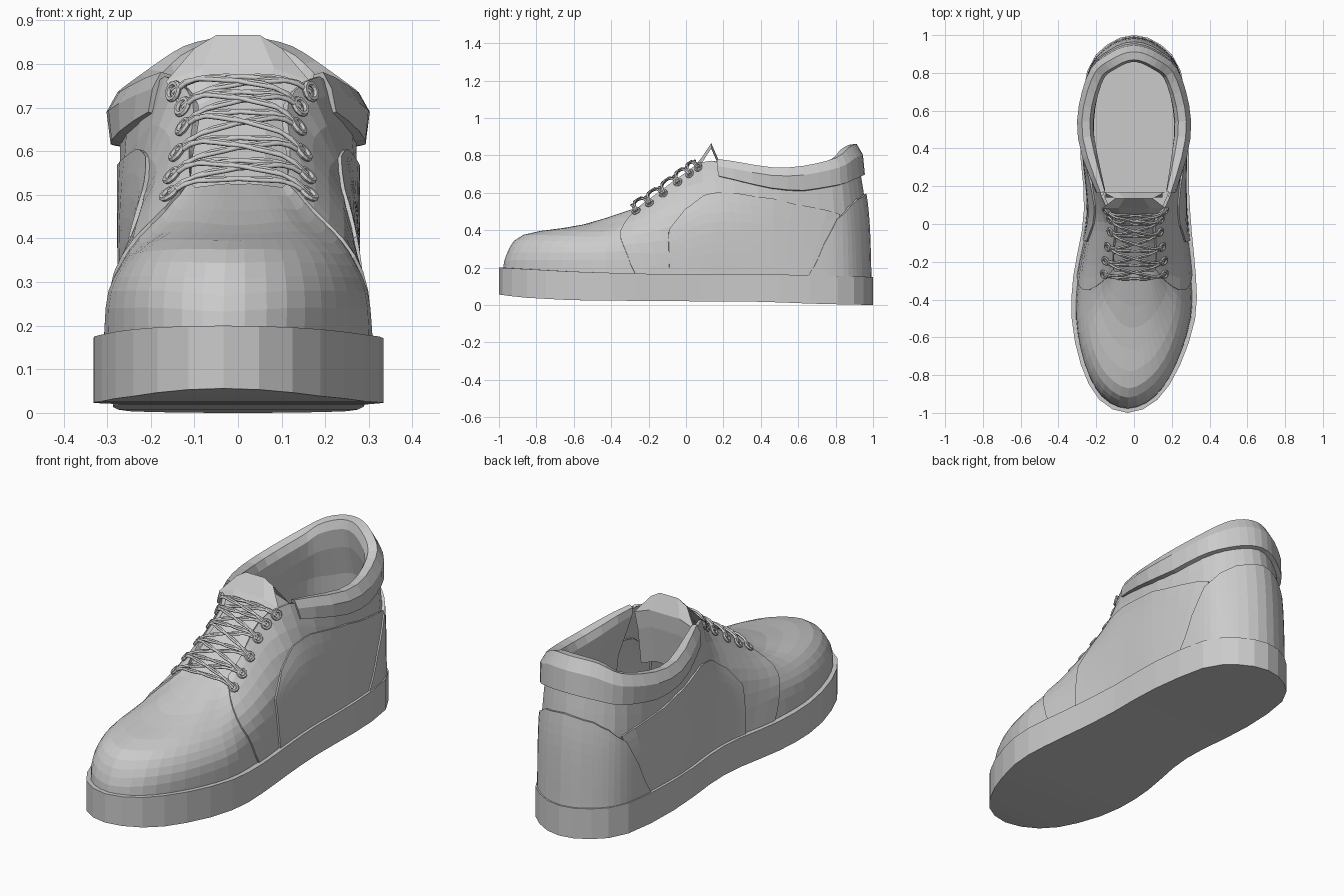
import bpy, math
from mathutils import Vector as V

if "Cube" in bpy.data.objects:
    bpy.data.objects.remove(bpy.data.objects["Cube"])

# Half of the upper: columns running from the sole edge up to the throat / collar edge,
# ordered from the toe centre round the +x side to the heel centre
HALF_FRONT = [
    [(0, -.98, .17), (0, -.96, .27), (0, -.87, .375), (0, -.55, .43), (0, -.25, .525)],
    [(.14, -.915, .17), (.14, -.895, .28), (.12, -.80, .375), (.07, -.52, .435), (.04, -.25, .525)],
    [(.242, -.74, .17), (.24, -.73, .28), (.202, -.66, .37), (.12, -.46, .44), (.08, -.25, .52)],
    [(.304, -.50, .165), (.294, -.50, .28), (.245, -.47, .365), (.17, -.36, .44), (.11, -.24, .525)],
    [(.302, -.28, .16), (.286, -.28, .29), (.25, -.26, .39), (.18, -.20, .50), (.115, -.14, .60)],
]
HALF_REAR = [
    [(.276, -.04, .155), (.245, -.03, .46), (.11, .01, .71)],
    [(.26, .20, .15), (.256, .18, .47), (.18, .14, .77)],
    [(.258, .50, .15), (.262, .50, .45), (.265, .50, .722)],
    [(.22, .80, .145), (.222, .79, .47), (.21, .77, .765)],
    [(.125, .925, .145), (.123, .91, .48), (.115, .86, .83)],
    [(0, .97, .145), (0, .955, .50), (0, .90, .85)],
]
HALF = [[V(p) for p in c] for c in HALF_FRONT + HALF_REAR]
COLS = HALF + [[V((-p.x, p.y, p.z)) for p in c] for c in HALF[-2:0:-1]]
N = len(COLS)


def blend(a, b, c, d, t):
    return .5 * (2*b + (c - a)*t + (2*a - 5*b + 4*c - d)*t*t + (3*b - a - 3*c + d)*t**3)


def along(col, v):
    n = len(col)
    t = v * (n - 1)
    i = max(0, min(int(t), n - 2))
    return blend(*[col[max(0, min(n - 1, i + k))] for k in (-1, 0, 1, 2)], t - i)


def surf(u, v):
    """Point on the upper; u goes round the foot, v goes up."""
    i = math.floor(u)
    p = blend(*[along(COLS[(i + k) % N], v) for k in (-1, 0, 1, 2)], u - i)
    if p.x < 0:  # narrower waist on the inner side
        p.x *= 1 - .12 * math.exp(-((p.y - .05) / .25) ** 2)
    p.x -= .035 * max(0, -p.y - .45) / .55
    return p


def normal(u, v, e=.02):
    return (surf(u + e, v) - surf(u - e, v)).cross(surf(u, v + e) - surf(u, v - e)).normalized()


def outward(u, v):
    t = surf(u + .05, v) - surf(u - .05, v)
    return V((t.y, -t.x, 0)).normalized()


def make(name, verts, faces):
    me = bpy.data.meshes.new(name)
    me.from_pydata([tuple(p) for p in verts], [], faces)
    me.update()
    ob = bpy.data.objects.new(name, me)
    bpy.context.collection.objects.link(ob)
    return ob


def grid(name, rows, closed=False, extra=()):
    m, n = len(rows[0]), len(rows)
    faces = [(i*m + j, (i + 1) % n*m + j, (i + 1) % n*m + j + 1, i*m + j + 1)
             for i in range(n if closed else n - 1) for j in range(m - 1)]
    return make(name, [p for r in rows for p in r], faces + list(extra))


def panel(name, ribs, lift, sub=3, nv=9):
    """Raised patch on the upper; each rib is (u, v) at its foot and (u, v) at its head."""
    path = []
    for a, b in zip(ribs, ribs[1:]):
        path += [[x + (y - x)*k/sub for x, y in zip(a, b)] for k in range(sub)]
    path.append(ribs[-1])
    path = [path[0]] + path + [path[-1]]
    ts = [0] + [k / nv for k in range(nv + 1)] + [1]
    rows = []
    for i, (ub, vb, ut, vt) in enumerate(path):
        row = []
        for j, t in enumerate(ts):
            u, v = ub + (ut - ub)*t, vb + (vt - vb)*t
            edge = i in (0, len(path) - 1) or j in (0, len(ts) - 1)
            row.append(surf(u, v) + normal(u, v) * (-.008 if edge else lift))
        rows.append(row)
    return grid(name, rows)


def around_heel(ribs):
    return ribs + [(N - a, b, N - c, d) for a, b, c, d in ribs[-2::-1]]


# Upper shell with the toe box
grid("upper", [[surf(i / 3, j / 12) for j in range(13)] for i in range(N * 3)], closed=True)

# Overlaid leather panels
panel("quarter", around_heel([(4.05, 0, 3.1, 1), (5, 0, 4, 1), (5.5, 0, 5, 1), (6, 0, 6, 1),
                              (7, 0, 7, .85), (8, 0, 8, .85), (9, 0, 9, .85), (10, 0, 10, .85)]), .008)
side = [(4.8, 0, 4.75, .42), (5.05, 0, 5.1, .57), (5.6, 0, 5.7, .67),
        (6.2, 0, 6.2, .7), (6.9, 0, 6.9, .69), (7.55, 0, 8.15, .52)]
panel("side_panel_right", side, .016, sub=4)
panel("side_panel_left", [(-a, b, -c, d) for a, b, c, d in reversed(side)], .016, sub=4)
panel("heel_counter", around_heel([(7.45, 0, 7.5, .06), (7.7, 0, 7.75, .3), (8, 0, 8.05, .48),
                                   (8.5, 0, 8.5, .57), (9, 0, 9, .61), (10, 0, 10, .62)]), .022)

# Padded collar with lining
rows = []
K = 30
for i in range(K + 1):
    u = 6.1 + (N - 12.2) * i / K
    end = min(i, K - i)
    h, puff = outward(u, 1), min(1, .55 + end * .2)
    vb = .82 - .08 * min(1, end / 5)
    spec = [(vb, -.005, 0), (vb + .01, .03, 0), (vb + (1 - vb)*.62, .038, 0), (1, .012, .012),
            (1, -.03, .006), (.92, -.048, 0), (.78, -.05, 0), (.6, -.035, 0), (.06, -.015, 0)]
    rows.append([surf(u, v) + h * o * puff + V((0, 0, z)) for v, o, z in spec])
grid("collar", rows)
for k, r in (("right", rows[0]), ("left", rows[-1])):
    make("collar_end_" + k, r[:7], [tuple(range(7))])

# Insole
ring = [surf(i / 2, .08) - outward(i / 2, .08) * .01 for i in range(N * 2)]
make("insole", [V((p.x, p.y, .2)) for p in ring], [tuple(range(N * 2))])


# Sole
def table(keys, y):
    for (a, p), (b, q) in zip(keys, keys[1:]):
        if y <= b:
            return p + (q - p) * max(0, (y - a) / (b - a))
    return keys[-1][1]


TOP = [(-1, .2), (-.6, .178), (-.2, .166), (.5, .163), (1, .15)]
BOTTOM = [(-1, .056), (-.88, .04), (-.6, .025), (0, .02), (.4, .018), (.7, .006), (1, 0)]
LEDGE = [(-1, .02), (-.5, .023), (0, .03), (1, .03)]
rows = []
S = N * 2
for i in range(S):
    p, h = surf(i / 2, 0), outward(i / 2, 0)
    o, q = p + h * table(LEDGE, p.y), p - h * .03
    rows.append([V((o.x, o.y, table(BOTTOM, o.y))), V((o.x, o.y, table(TOP, o.y))),
                 V((q.x, q.y, table(TOP, o.y)))])
under = [((S - i) % S * 3, (S - i - 1) * 3, (i + 1) * 3, i * 3) for i in range(1, S // 2 - 1)]
under += [(0, (S - 1) * 3, 3), (S // 2 * 3, (S // 2 - 1) * 3, (S // 2 + 1) * 3)]
grid("sole", rows, closed=True, extra=under)

# Tongue: rows of (y, z, half width, drop at the sides), folded over at the tip
rows = []
for y, z, w, drop in [(-.3, .475, .12, .035), (-.1, .61, .125, .035), (.03, .72, .125, .035),
                      (.085, .79, .165, .03), (.135, .866, .1, .03), (.17, .785, .165, .03),
                      (.165, .70, .15, .03), (.14, .52, .15, .03)]:
    rows.append([V((w * s, y, z - drop * (abs(s) == 1))) for s in (-1, -.5, .5, 1)])
grid("tongue", rows)

# Eyelets
holes = {}
for side, label in ((1, "right"), (-1, "left")):
    for i in range(6):
        u, v = side * (3.45 + .43 * i), .83 + .021 * i
        n = normal(u, v)
        p = surf(u, v) + n * .014
        holes[side, i] = p
        bpy.ops.mesh.primitive_torus_add(major_segments=12, minor_segments=6, major_radius=.019,
                                         minor_radius=.007, location=p,
                                         rotation=n.to_track_quat('Z', 'Y').to_euler())
        bpy.context.object.name = f"eyelet_{label}_{i + 1}"

# Laces: paired cords straight across and criss-cross
laces = bpy.data.curves.new("laces", 'CURVE')
laces.dimensions = '3D'
laces.bevel_depth = .0055
laces.bevel_resolution = 1
laces.use_fill_caps = True
RISE = V((0, -.55, .83))


def cord(a, b, height):
    for shift in (-.005, .005):
        sp = laces.splines.new('POLY')
        sp.points.add(10)
        for k in range(11):
            t = k / 10
            p = a.lerp(b, t) + RISE * height * (1 - (2*t - 1)**4)
            p += V((0, .83, .55)) * shift * math.cos(t * math.pi * 3)
            sp.points[k].co = (*p, 1)


for i in range(6):
    cord(holes[-1, i], holes[1, i], .04)
    if i < 5:
        cord(holes[-1, i], holes[1, i + 1], .044)
        cord(holes[1, i], holes[-1, i + 1], .05)
bpy.context.collection.objects.link(bpy.data.objects.new("laces", laces))
